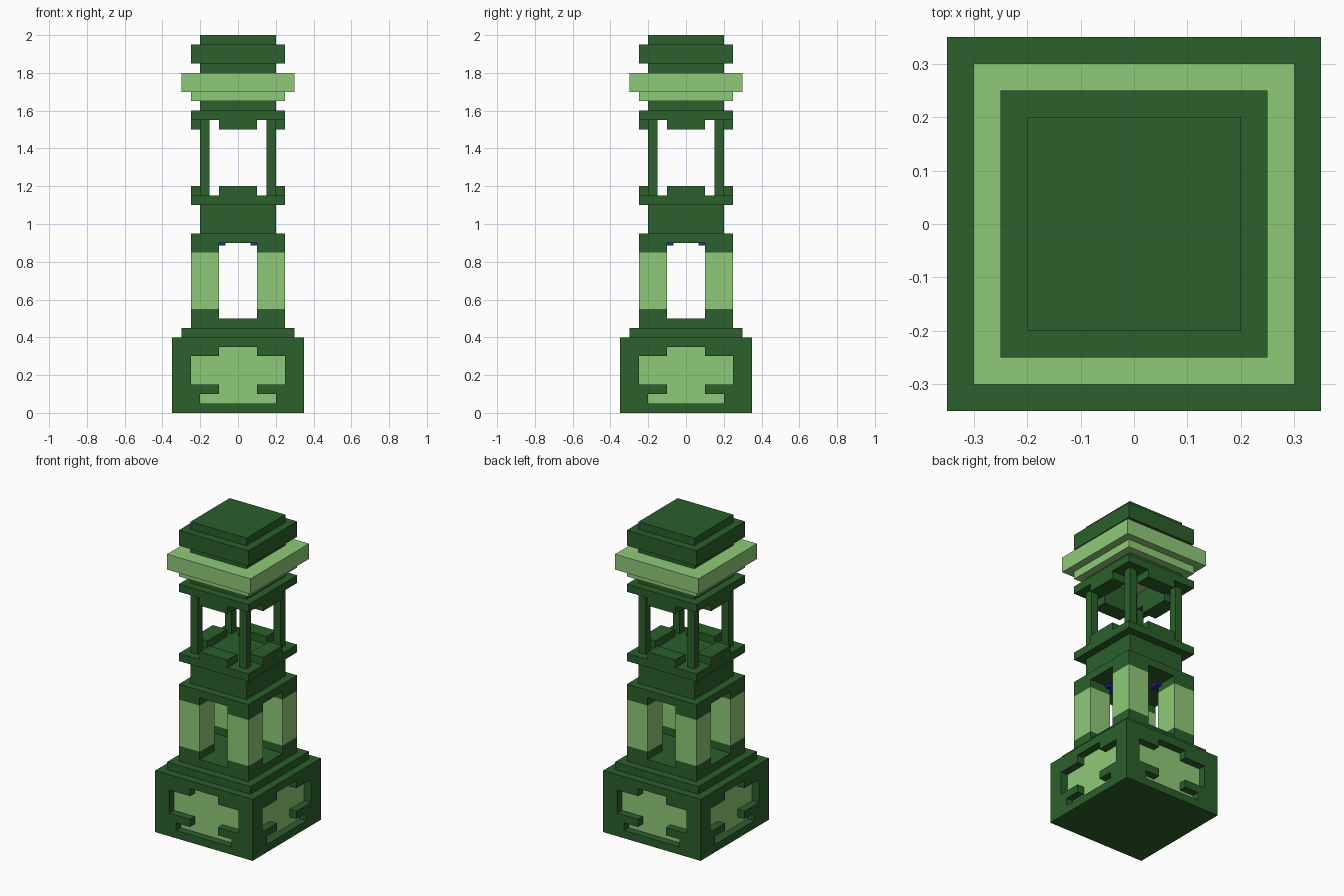
import bpy, bmesh, math
from mathutils import Matrix

cube = bpy.data.objects.get("Cube")
if cube:
    bpy.data.objects.remove(cube, do_unlink=True)


def material(name, rgb):
    m = bpy.data.materials.new(name)
    m.use_nodes = True
    m.diffuse_color = (*rgb, 1)
    bsdf = next(n for n in m.node_tree.nodes if n.type == 'BSDF_PRINCIPLED')
    bsdf.inputs["Base Color"].default_value = (*rgb, 1)
    return m


DARK = material("dark green", (0.025, 0.115, 0.024))
LIGHT = material("light green", (0.275, 0.59, 0.185))
BLUE = material("deep blue", (0.022, 0.022, 0.4))


def finish(name, bm, mat):
    bmesh.ops.recalc_face_normals(bm, faces=bm.faces)
    mesh = bpy.data.meshes.new(name)
    bm.to_mesh(mesh)
    bm.free()
    mesh.materials.append(mat)
    ob = bpy.data.objects.new(name, mesh)
    bpy.context.scene.collection.objects.link(ob)
    return ob


def square_lathe(name, profile, mat, closed=False):
    """Sweep a (half width, height) profile around a square."""
    bm = bmesh.new()
    rings = [[bm.verts.new((r * sx, r * sy, z))
              for sx, sy in ((1, 1), (-1, 1), (-1, -1), (1, -1))]
             for r, z in profile]
    pairs = list(zip(rings, rings[1:]))
    if closed:
        pairs.append((rings[-1], rings[0]))
    else:
        bm.faces.new(rings[0])
        bm.faces.new(rings[-1])
    for a, b in pairs:
        for i in range(4):
            j = (i + 1) % 4
            bm.faces.new((a[i], a[j], b[j], b[i]))
    return finish(name, bm, mat)


def tiers(*steps):
    """Profile of stacked square slabs given as (half width, bottom, top)."""
    return [p for r, z0, z1 in steps for p in ((r, z0), (r, z1))]


def four_boxes(name, x, y, z, mat):
    """One box repeated on all four sides by quarter turns."""
    for k in range(4):
        bm = bmesh.new()
        bmesh.ops.create_cube(bm, size=1)
        for v in bm.verts:
            v.co = [lim[0] if c < 0 else lim[1]
                    for c, lim in zip(v.co, (x, y, z))]
        bm.transform(Matrix.Rotation(k * math.pi / 2, 4, 'Z'))
        finish(f"{name}_{k + 1}", bm, mat)


# Plinth with a stepped recess cut into each side
plinth = square_lathe("plinth", tiers((0.35, 0, 0.4), (0.3, 0.4, 0.45),
                                      (0.25, 0.45, 0.5)), DARK)
half = [(0.2, 0.05), (0.2, 0.1), (0.1, 0.1), (0.1, 0.15),
        (0.25, 0.15), (0.25, 0.3), (0.1, 0.3), (0.1, 0.35)]
outline = half + [(-u, z) for u, z in reversed(half)]
bm = bmesh.new()
for k in range(4):
    turn = Matrix.Rotation(k * math.pi / 2, 4, 'Z')
    face = bm.faces.new([bm.verts.new((u, -0.4, z)) for u, z in outline])
    new = bmesh.ops.extrude_face_region(bm, geom=[face])["geom"]
    moved = [g for g in new if isinstance(g, bmesh.types.BMVert)]
    bmesh.ops.translate(bm, verts=moved, vec=(0, 0.1, 0))
    bmesh.ops.transform(bm, matrix=turn, verts=list(face.verts) + moved)
cutter = finish("recess_cutter", bm, DARK)
cutter.hide_render = True
cutter.hide_set(True)
cut = plinth.modifiers.new("recesses", 'BOOLEAN')
cut.operation = 'DIFFERENCE'
cut.solver = 'EXACT'
cut.object = cutter

# Light core that shows at the back of the recesses
square_lathe("recess_panels", tiers((0.301, 0.04, 0.36)), LIGHT)

# Lower storey: thick corner pillars with dark feet and caps
corner = (0.1, 0.25)
four_boxes("pillar_foot", corner, corner, (0.5, 0.55), DARK)
four_boxes("pillar_shaft", corner, corner, (0.55, 0.85), LIGHT)
four_boxes("pillar_cap", corner, corner, (0.85, 0.9), DARK)

# Small blue fittings under the ceiling, wrapped round the inner corners
four_boxes("ceiling_fitting", (0.065, 0.135), (0.065, 0.135),
           (0.885, 0.9), BLUE)

# Middle block and gallery floor
square_lathe("middle_block", tiers((0.25, 0.9, 0.95), (0.2, 0.95, 1.1),
                                   (0.25, 1.1, 1.15)), DARK)

# Open gallery: slim posts with a block at the middle of each edge
four_boxes("gallery_post", (0.15, 0.2), (0.15, 0.2), (1.15, 1.55), DARK)
four_boxes("gallery_sill", (-0.1, 0.1), (-0.25, -0.15), (1.15, 1.2), DARK)
four_boxes("gallery_lintel", (-0.1, 0.1), (-0.25, -0.15), (1.5, 1.55), DARK)

# Hollow collar above the gallery
square_lathe("gallery_collar", [(0.15, 1.55), (0.25, 1.55), (0.25, 1.6),
                                (0.2, 1.6), (0.2, 1.65), (0.15, 1.65)],
             DARK, closed=True)

# Light cornice and dark stepped roof
square_lathe("cornice", tiers((0.25, 1.65, 1.7), (0.3, 1.7, 1.8)), LIGHT)
square_lathe("roof", tiers((0.2, 1.8, 1.85), (0.25, 1.85, 1.95),
                           (0.2, 1.95, 2.0)), DARK)
